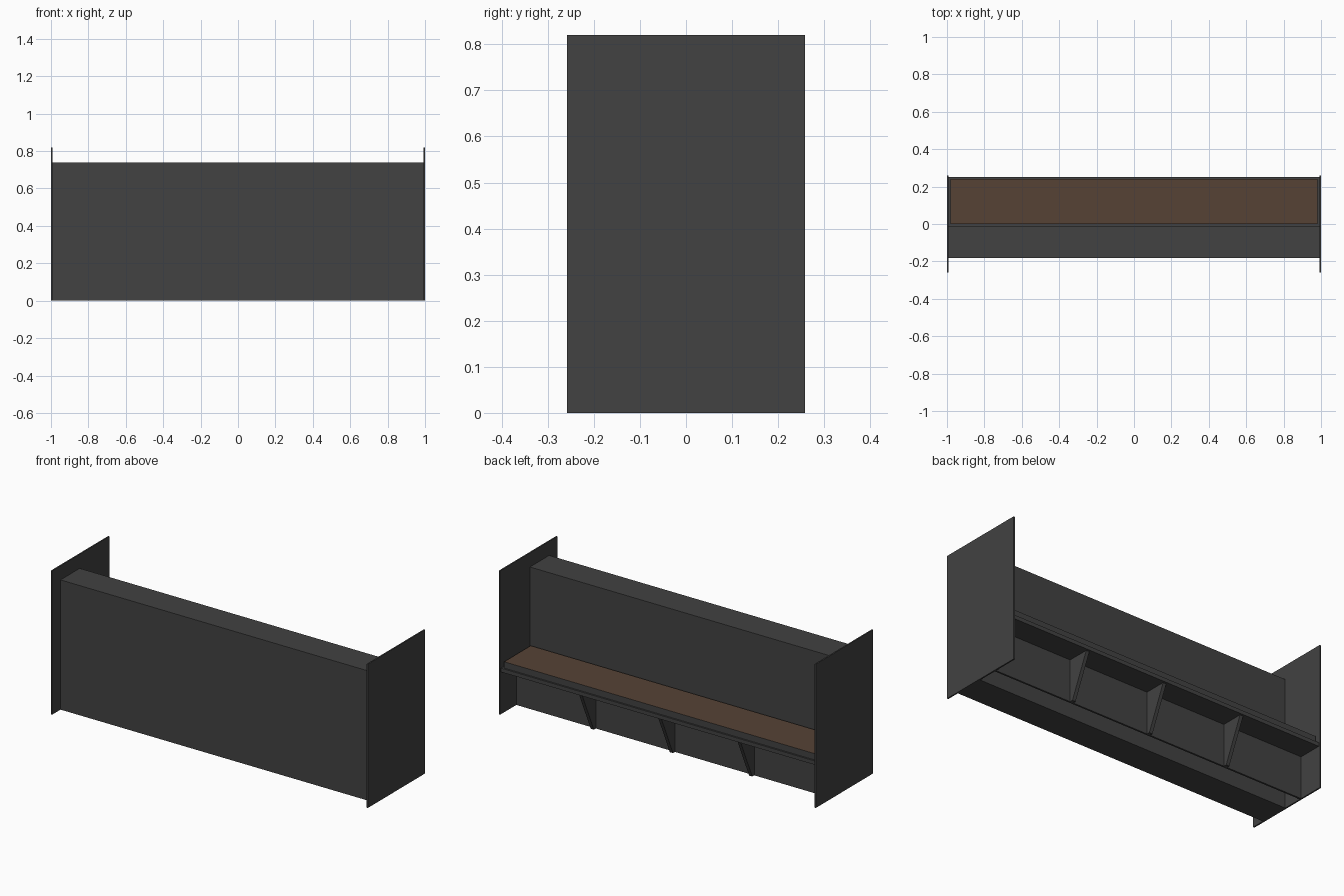
import bpy
import bmesh

cube = bpy.data.objects.get("Cube")
if cube:
    bpy.data.objects.remove(cube, do_unlink=True)


def make_material(name, rgb):
    mat = bpy.data.materials.new(name)
    mat.use_nodes = True
    color = (*rgb, 1.0)
    mat.diffuse_color = color
    mat.node_tree.nodes["Principled BSDF"].inputs["Base Color"].default_value = color
    return mat


charcoal = make_material("charcoal", (0.054, 0.054, 0.054))
brown = make_material("brown_seat", (0.092, 0.055, 0.036))


def prism(name, profile, x0, x1):
    """Extrude a (y, z) profile along x."""
    bm = bmesh.new()
    face = bm.faces.new([bm.verts.new((x0, y, z)) for y, z in profile])
    ext = bmesh.ops.extrude_face_region(bm, geom=[face])
    moved = [v for v in ext["geom"] if isinstance(v, bmesh.types.BMVert)]
    bmesh.ops.translate(bm, verts=moved, vec=(x1 - x0, 0, 0))
    bmesh.ops.recalc_face_normals(bm, faces=bm.faces)
    mesh = bpy.data.meshes.new(name)
    bm.to_mesh(mesh)
    bm.free()
    mesh.materials.append(charcoal)
    obj = bpy.data.objects.new(name, mesh)
    bpy.context.collection.objects.link(obj)
    return obj


def box(name, x, y, z):
    return prism(name, [(y[0], z[0]), (y[1], z[0]), (y[1], z[1]), (y[0], z[1])], *x)


INNER = 0.992
SPAN = (-INNER, INNER)

# Thin end panels
box("left_panel", (INNER, 1.0), (-0.258, 0.258), (0, 0.82))
box("right_panel", (-1.0, -INNER), (-0.258, 0.258), (0, 0.82))

# Thick backrest reaching the floor
box("backrest", SPAN, (-0.183, -0.01), (0, 0.74))

# Seat board with a slightly smaller seat pad above it
box("seat_board", SPAN, (-0.01, 0.25), (0.24, 0.262))
pad = box("seat_pad", (-0.98, 0.98), (0.0, 0.24), (0.262, 0.298))
pad.data.materials.append(brown)
for poly in pad.data.polygons:
    if poly.normal.z > 0.9:
        poly.material_index = 1

# Kick board under the seat
WALL = 0.113
box("kick_board", SPAN, (WALL - 0.01, WALL), (0, 0.24))

# Tapered support brackets
bracket = [(WALL, 0.0), (WALL + 0.018, 0.0), (0.238, 0.24), (WALL, 0.24)]
for side, x in (("right", -0.5), ("middle", 0.0), ("left", 0.5)):
    prism(side + "_bracket", bracket, x - 0.01, x + 0.01)
